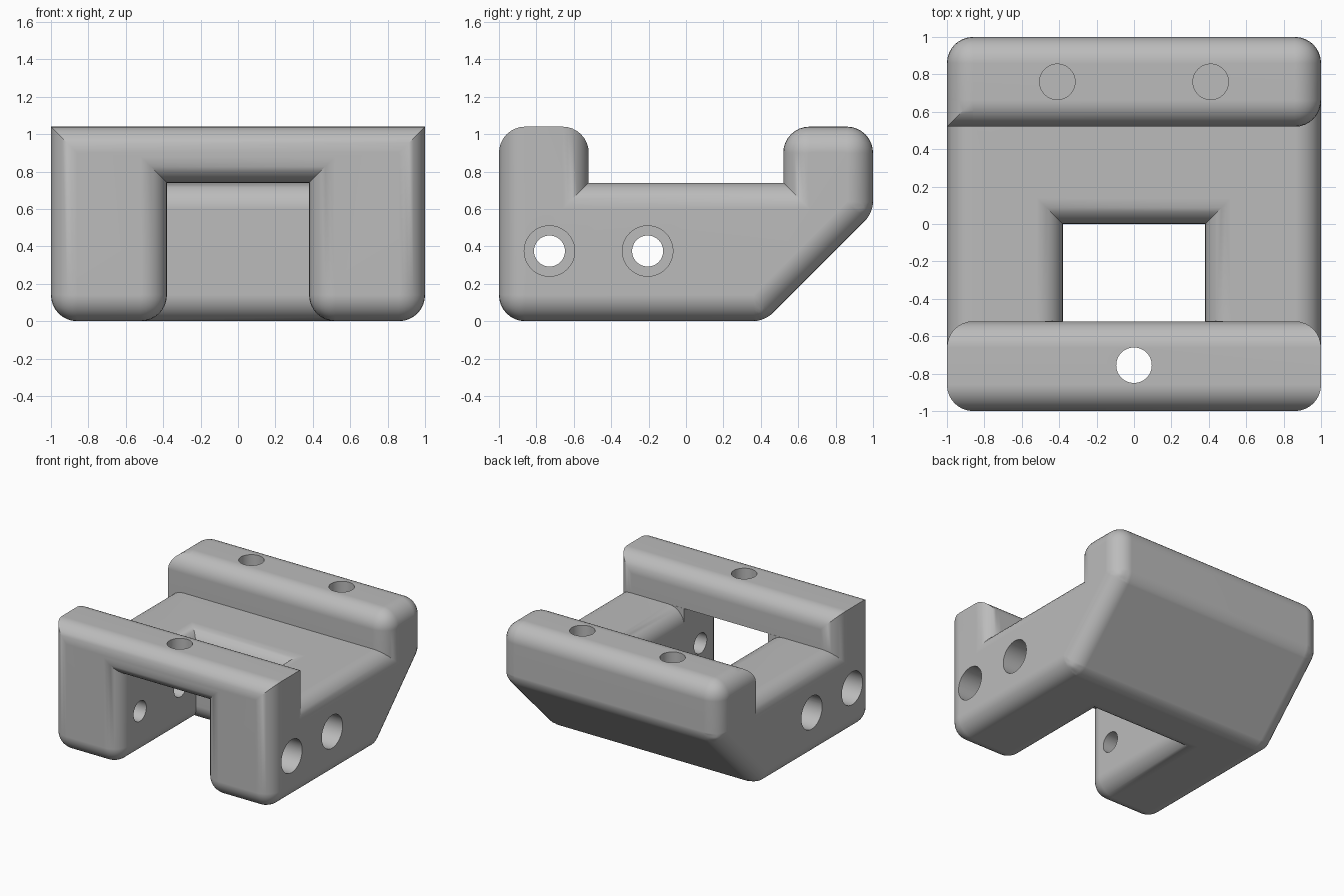
import bpy
import bmesh
import math
from mathutils import Matrix, Vector

if "Cube" in bpy.data.objects:
    bpy.data.objects.remove(bpy.data.objects["Cube"], do_unlink=True)

R = 0.14                            # fillet radius
SLOT = 0.38                         # half width of the slot
LOW, TOP = 0.74, 1.04               # deck and bar heights
BAR = 0.52                          # inner faces of both bars
SEGS = 8

grey = bpy.data.materials.new("plain_grey")
grey.use_nodes = True
colour = (0.5, 0.5, 0.5, 1)
grey.diffuse_color = colour
grey.node_tree.nodes["Principled BSDF"].inputs["Base Color"].default_value = colour


def near(a, b):
    return abs(a - b) < 0.001


def rect(y0, y1, z0, z1):
    return [(y0, z0), (y1, z0), (y1, z1), (y0, z1)]


def add_object(name, bm):
    bmesh.ops.recalc_face_normals(bm, faces=bm.faces[:])
    mesh = bpy.data.meshes.new(name)
    bm.to_mesh(mesh)
    bm.free()
    obj = bpy.data.objects.new(name, mesh)
    bpy.context.collection.objects.link(obj)
    return obj


def make_solid(name, slabs, weight):
    """Join side-profile cells over x slabs, dropping the shared inner walls."""
    walls = {}
    for x0, x1, cells in slabs:
        for cell in cells:
            sides = [[(x, y, z) for y, z in cell] for x in (x0, x1)]
            for i, a in enumerate(cell):
                b = cell[(i + 1) % len(cell)]
                sides.append([(x0, *a), (x0, *b), (x1, *b), (x1, *a)])
            for side in sides:
                key = frozenset(side)
                if walls.pop(key, None) is None:
                    walls[key] = side
    bm = bmesh.new()
    verts = {}
    for side in walls.values():
        for p in side:
            if p not in verts:
                verts[p] = bm.verts.new(p)
        bm.faces.new([verts[p] for p in side])
    bmesh.ops.recalc_face_normals(bm, faces=bm.faces[:])
    bmesh.ops.dissolve_limit(bm, angle_limit=0.01, verts=bm.verts[:], edges=bm.edges[:])
    bmesh.ops.recalc_face_normals(bm, faces=bm.faces[:])
    layer = bm.edges.layers.float.new("bevel_weight_edge")
    for e in bm.edges:
        if e.is_convex:
            e[layer] = weight(e, (e.verts[0].co + e.verts[1].co) / 2)
    obj = add_object(name, bm)
    obj.data.materials.append(grey)
    bevel = obj.modifiers.new("fillets", "BEVEL")
    bevel.limit_method = "WEIGHT"
    bevel.width = R
    bevel.segments = SEGS
    bevel.use_clamp_overlap = False
    return obj


def make_cylinder(start, end, radius):
    start, end = Vector(start), Vector(end)
    axis = end - start
    turn = axis.to_track_quat("Z", "Y").to_matrix().to_4x4()
    bm = bmesh.new()
    bmesh.ops.create_cone(bm, cap_ends=True, segments=48, radius1=radius, radius2=radius,
                          depth=axis.length,
                          matrix=Matrix.Translation((start + end) / 2) @ turn)
    return add_object("hole_cutter", bm)


def make_flare():
    """Cutter that rounds the upper rim of the slot."""
    rings = [(-0.01, LOW - R - 0.1)]
    for i in range(SEGS + 1):
        t = math.pi / 2 * i / SEGS
        rings.append((R * (1 - math.cos(t)), LOW - R + R * math.sin(t)))
    rings.append((R, LOW + 0.1))
    bm = bmesh.new()
    front = 0.001 - BAR
    loops = []
    for off, z in rings:
        w = SLOT + off
        loops.append([bm.verts.new((x, y, z)) for x, y in
                      ((-w, front), (w, front), (w, off), (-w, off))])
    for a, b in zip(loops, loops[1:]):
        for i in range(4):
            j = (i + 1) % 4
            bm.faces.new((a[i], a[j], b[j], b[i]))
    bm.faces.new(loops[0])
    bm.faces.new(loops[-1])
    return add_object("rim_cutter", bm)


def finish(obj, cutters=()):
    for c in cutters:
        c.hide_render = True
        cut = obj.modifiers.new("cut", "BOOLEAN")
        cut.operation = "DIFFERENCE"
        cut.solver = "EXACT"
        cut.object = c
    bpy.ops.object.select_all(action="DESELECT")
    bpy.context.view_layer.objects.active = obj
    obj.select_set(True)
    for m in list(obj.modifiers):
        bpy.ops.object.modifier_apply(modifier=m.name)
    for c in cutters:
        bpy.data.objects.remove(c, do_unlink=True)
    bpy.ops.object.shade_smooth_by_angle(angle=math.radians(30))
    normals = obj.modifiers.new("flat_face_normals", "WEIGHTED_NORMAL")
    normals.keep_sharp = True


# Body: two arms, a front bridge and a rear block with a sloped underside
front_low = rect(-1, -BAR, 0, LOW)
front_bar = rect(-1, -BAR, LOW, TOP)
arm = rect(-BAR, 0, 0, LOW)
rear = [(0, 0), (0.42, 0), (1, 0.58), (1, LOW), (BAR, LOW), (0, LOW)]
rear_bar = rect(BAR, 1, LOW, TOP)
full = [front_low, front_bar, arm, rear, rear_bar]


def body_weight(e, mid):
    slot_rim = near(mid.z, LOW) and abs(mid.x) < 0.5 and mid.y > -0.6
    bar_end = near(abs(mid.x), 1) and near(mid.z, TOP) and mid.y < 0
    if slot_rim or bar_end:
        return 0
    shallow = e.calc_face_angle() < 1
    return math.tan(math.pi / 8) if shallow else 1


body = make_solid("mount_body", [(-1, -SLOT, full), (SLOT, 1, full),
                                 (-SLOT, SLOT, [front_bar, rear, rear_bar])], body_weight)

# Rim rounding, counterbored side holes, bridge hole and blind rear holes
cutters = [make_flare()]
for y in (-0.73, -0.205):
    cutters.append(make_cylinder((-1.2, y, 0.375), (1.2, y, 0.375), 0.083))
    for s in (-1, 1):
        cutters.append(make_cylinder((s * 0.6, y, 0.375), (s * 1.2, y, 0.375), 0.135))
cutters.append(make_cylinder((0, -0.755, 0.6), (0, -0.755, 1.2), 0.095))
for s in (-1, 1):
    cutters.append(make_cylinder((s * 0.41, 0.76, 0.6), (s * 0.41, 0.76, 1.2), 0.095))
finish(body, cutters)


# Square upright corner on the right end of the rear bar
def corner_weight(e, mid):
    return float(near(mid.z, TOP) and (near(mid.x, -1) or near(mid.y, BAR)))


corner = make_solid("rear_bar_corner",
                    [(-1, -0.85, [rect(BAR, 0.67, LOW - R, TOP)])], corner_weight)
finish(corner)
